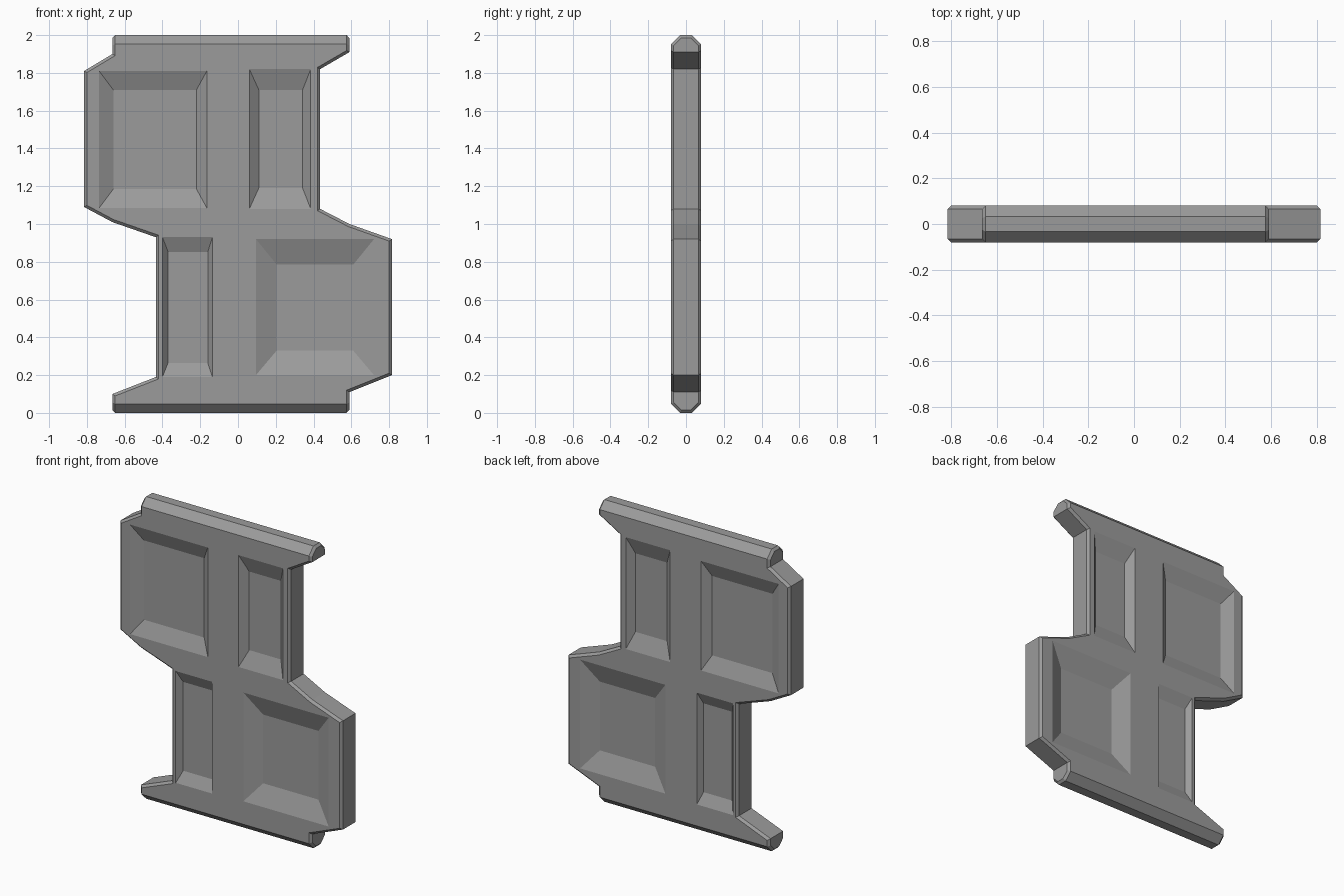
import bpy
import bmesh

old = bpy.data.objects.get("Cube")
if old:
    bpy.data.objects.remove(old, do_unlink=True)

HALF = 0.08  # half thickness of the plate

grey = bpy.data.materials.new("steel grey")
grey.use_nodes = True
colour = (0.33, 0.33, 0.33, 1)
grey.diffuse_color = colour
grey.node_tree.nodes["Principled BSDF"].inputs["Base Color"].default_value = colour


def make_object(name, bm):
    bmesh.ops.recalc_face_normals(bm, faces=bm.faces)
    mesh = bpy.data.meshes.new(name)
    bm.to_mesh(mesh)
    bm.free()
    mesh.materials.append(grey)
    obj = bpy.data.objects.new(name, mesh)
    bpy.context.collection.objects.link(obj)
    return obj


def loft(bm, rings):
    """Closed solid through rings of equal point count."""
    loops = [[bm.verts.new(p) for p in ring] for ring in rings]
    n = len(loops[0])
    for a, b in zip(loops, loops[1:]):
        for i in range(n):
            j = (i + 1) % n
            bm.faces.new((a[i], a[j], b[j], b[i]))
    bm.faces.new(loops[0])
    bm.faces.new(loops[-1])


# Plate silhouette, clockwise from the top left
outline = [(-0.665, 2), (0.59, 2), (0.59, 1.91), (0.435, 1.82), (0.435, 1.08),
           (0.59, 1.0), (0.815, 0.92), (0.815, 0.2), (0.59, 0.11), (0.59, 0),
           (-0.665, 0), (-0.665, 0.1), (-0.435, 0.19), (-0.435, 0.93),
           (-0.665, 1.01), (-0.815, 1.09), (-0.815, 1.81), (-0.665, 1.9)]
bm = bmesh.new()
loft(bm, [[(x, y, z) for x, z in outline] for y in (-HALF, HALF)])
bmesh.ops.recalc_face_normals(bm, faces=bm.faces)

# Wide chamfers along the top and bottom rails
rails = [e for e in bm.edges if abs(e.verts[0].co.z - e.verts[1].co.z) < 1e-4
         and e.calc_length() > 1]
bmesh.ops.bevel(bm, geom=rails, offset=0.048, offset_type='OFFSET', segments=1,
                affect='EDGES')
bm.normal_update()


def is_side(face):
    return abs(face.normal.y) < 0.01 and abs(face.normal.z) < 0.99


# Fine chamfer around the side rims
rim = [e for e in bm.edges if len(e.link_faces) == 2
       and is_side(e.link_faces[0]) != is_side(e.link_faces[1])]
bmesh.ops.bevel(bm, geom=rim, offset=0.015, offset_type='OFFSET', segments=1,
                affect='EDGES')
plate = make_object("panel_plate", bm)


# Sunken panels on both faces: outer and floor rectangles (x0, x1, z0, z1), depth
def rect(bounds, y):
    x0, x1, z0, z1 = bounds
    return [(x0, y, z0), (x1, y, z0), (x1, y, z1), (x0, y, z1)]


panels = [((-0.735, -0.165, 1.085, 1.81), (-0.66, -0.22, 1.185, 1.71), 0.04),
          ((0.06, 0.385, 1.08, 1.82), (0.11, 0.342, 1.19, 1.71), 0.04),
          ((-0.40, -0.135, 0.19, 0.93), (-0.37, -0.16, 0.265, 0.853), 0.035),
          ((0.095, 0.72, 0.2, 0.92), (0.205, 0.61, 0.33, 0.785), 0.05)]
bm = bmesh.new()
for side in (-1, 1):
    for outer, floor, depth in panels:
        loft(bm, [rect(outer, side * (HALF + 0.03)), rect(outer, side * HALF),
                  rect(floor, side * (HALF - depth))])
cutter = make_object("panel_cutter", bm)
cutter.hide_render = True

cut = plate.modifiers.new("sunken panels", 'BOOLEAN')
cut.operation = 'DIFFERENCE'
cut.solver = 'EXACT'
cut.object = cutter

# Bake the cut and discard the cutter
bpy.context.view_layer.update()
evaluated = plate.evaluated_get(bpy.context.evaluated_depsgraph_get())
baked = bpy.data.meshes.new_from_object(evaluated)
plate.modifiers.clear()
plate.data = baked
bpy.data.objects.remove(cutter, do_unlink=True)
